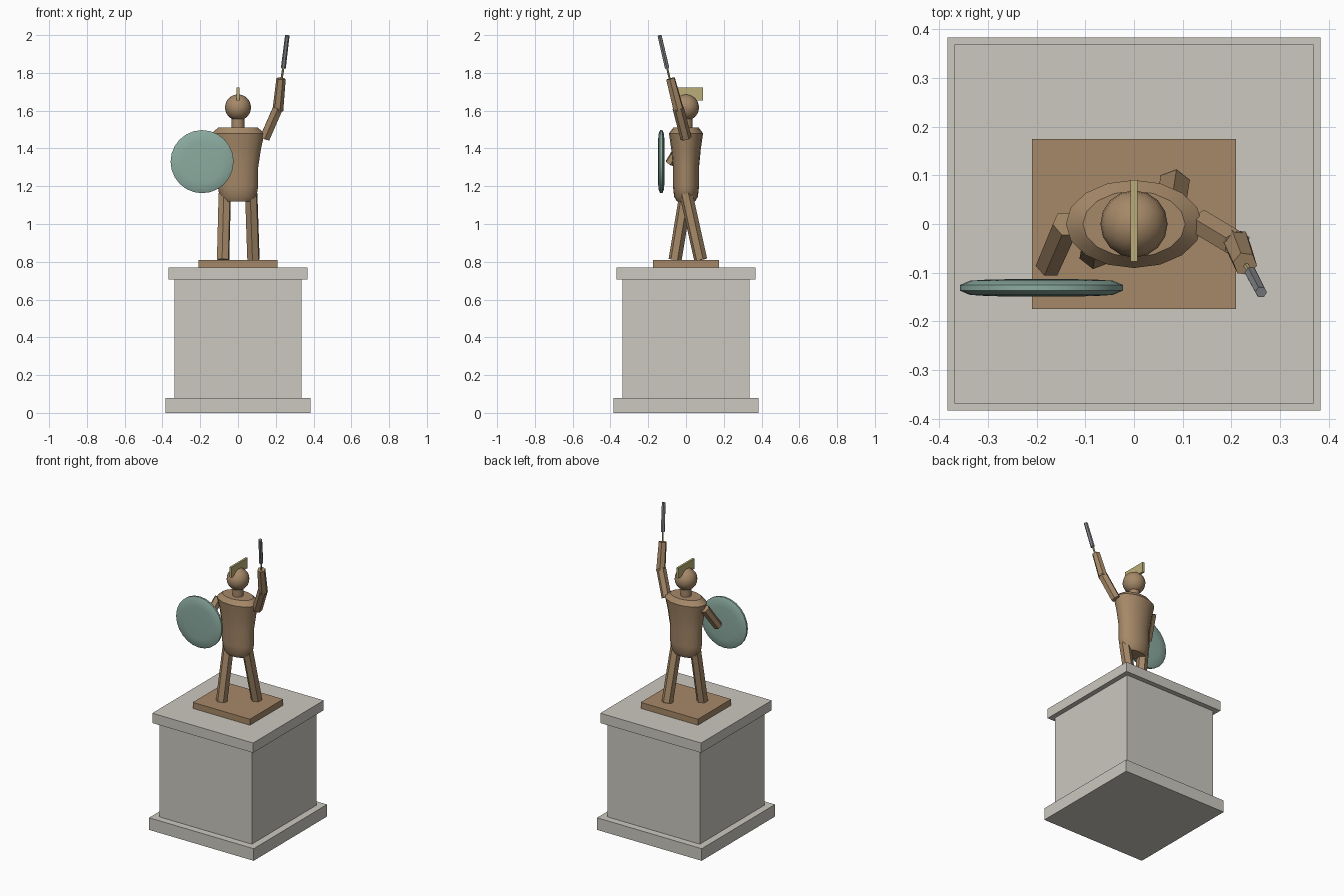
import bpy, bmesh
from math import cos, sin, pi
from mathutils import Vector, Matrix

if "Cube" in bpy.data.objects:
    bpy.data.objects.remove(bpy.data.objects["Cube"])

def material(name, rgb):
    m = bpy.data.materials.new(name)
    m.diffuse_color = (*rgb, 1)
    m.use_nodes = True
    m.node_tree.nodes["Principled BSDF"].inputs["Base Color"].default_value = m.diffuse_color
    return m

STONE = material("stone", (0.60, 0.58, 0.53))
BRONZE = material("bronze", (0.38, 0.25, 0.14))
VERDIGRIS = material("verdigris", (0.26, 0.41, 0.35))
GOLD = material("gold", (0.50, 0.42, 0.19))
STEEL = material("steel", (0.22, 0.23, 0.25))

def finish(name, bm, mat, smooth=None):
    bmesh.ops.recalc_face_normals(bm, faces=bm.faces)
    me = bpy.data.meshes.new(name)
    bm.to_mesh(me)
    bm.free()
    ob = bpy.data.objects.new(name, me)
    bpy.context.collection.objects.link(ob)
    me.materials.append(mat)
    if smooth:
        bpy.ops.object.select_all(action='DESELECT')
        ob.select_set(True)
        bpy.context.view_layer.objects.active = ob
        bpy.ops.object.shade_smooth_by_angle(angle=smooth)
    return ob

def box(name, lo, hi, mat):
    lo, hi = Vector(lo), Vector(hi)
    bm = bmesh.new()
    bmesh.ops.create_cube(bm, size=1, matrix=Matrix.Translation((lo + hi) / 2)
                          @ Matrix.Diagonal((*(hi - lo), 1)))
    return finish(name, bm, mat)

def limb(name, a, b, r1, r2, mat, sides=6, smooth=None):
    a, b = Vector(a), Vector(b)
    d = b - a
    rot = d.to_track_quat('Z', 'Y').to_matrix().to_4x4()
    bm = bmesh.new()
    bmesh.ops.create_cone(bm, cap_ends=True, segments=sides, radius1=r1, radius2=r2,
                          depth=d.length, matrix=Matrix.Translation((a + b) / 2) @ rot)
    return finish(name, bm, mat, smooth)

def lathe(name, profile, sides, matrix, mat, smooth):
    bm = bmesh.new()
    rings = [[bm.verts.new(matrix @ Vector((r * cos(2 * pi * i / sides),
                                            r * sin(2 * pi * i / sides), z)))
              for i in range(sides)] for r, z in profile]
    for p, q in zip(rings, rings[1:]):
        for i in range(sides):
            j = (i + 1) % sides
            bm.faces.new((p[i], p[j], q[j], q[i]))
    bm.faces.new(rings[0])
    bm.faces.new(rings[-1])
    return finish(name, bm, mat, smooth)

# Pedestal and bronze plinth
for name, hx, hy, z0, z1, mat in (
        ("pedestal_base", 0.383, 0.383, 0, 0.08, STONE),
        ("pedestal_shaft", 0.337, 0.337, 0.08, 0.705, STONE),
        ("pedestal_cap", 0.369, 0.369, 0.705, 0.77, STONE),
        ("plinth", 0.209, 0.174, 0.77, 0.81, BRONZE)):
    box(name, (-hx, -hy, z0), (hx, hy, z1), mat)

# Striding legs
for name, s, foot in (("front_leg", -1, (-0.079, -0.058, 0.81)),
                      ("back_leg", 1, (0.082, 0.078, 0.81))):
    limb(name, foot, (s * 0.07, 0, 1.16), 0.035, 0.035, BRONZE)

# Torso, neck and head
lathe("torso", [(0.075, 1.12), (0.098, 1.145), (0.107, 1.2), (0.107, 1.3),
                (0.122, 1.4), (0.14, 1.48), (0.105, 1.51)], 16,
      Matrix.Diagonal((1, 0.645, 1, 1)), BRONZE, 0.7)
limb("neck", (0, 0, 1.49), (0, 0, 1.57), 0.034, 0.034, BRONZE, 12, 0.7)
bm = bmesh.new()
bmesh.ops.create_uvsphere(bm, u_segments=16, v_segments=12, radius=0.069,
                          matrix=Matrix.Translation((0, 0, 1.617)))
finish("head", bm, BRONZE, 0.7)

# Helmet crest
box("helmet_crest", (-0.007, -0.077, 1.655), (0.007, 0.09, 1.723), GOLD)

# Raised arm with sword
limb("raised_upper_arm", (0.142, 0, 1.455), (0.212, -0.042, 1.615), 0.03, 0.03, BRONZE)
limb("raised_forearm", (0.211, -0.038, 1.6), (0.228, -0.082, 1.77), 0.029, 0.025, BRONZE)
limb("sword_grip", (0.228, -0.082, 1.75), (0.242, -0.103, 1.84), 0.006, 0.006, GOLD)
limb("sword_blade", (0.24, -0.1, 1.825), (0.261, -0.14, 1.998), 0.013, 0.012, STEEL)

# Shield arm
limb("shield_arm", (-0.138, 0, 1.455), (-0.175, -0.085, 1.32), 0.03, 0.028, BRONZE)

# Round shield, lathed about the y axis
lathe("shield", [(0.05, -0.018), (0.11, -0.017), (0.147, -0.0145), (0.167, -0.006),
                 (0.167, 0.006), (0.147, 0.0145), (0.11, 0.017), (0.05, 0.018)], 24,
      Matrix.Translation((-0.19, -0.131, 1.33)) @ Matrix.Rotation(pi / 2, 4, 'X'),
      VERDIGRIS, 0.6)
